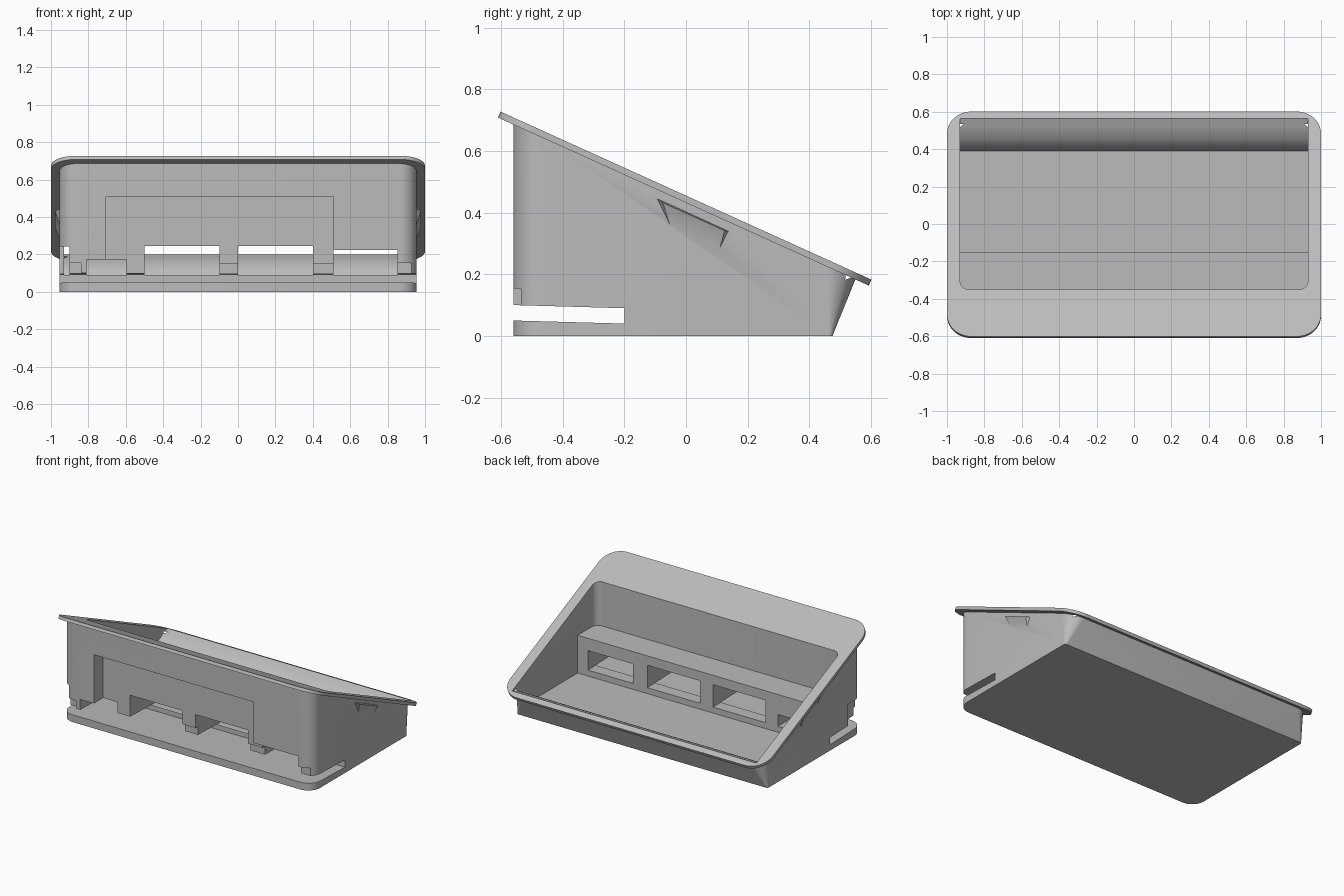
import bpy, bmesh, math
from mathutils import Matrix, Vector

if "Cube" in bpy.data.objects:
    bpy.data.objects.remove(bpy.data.objects["Cube"])

SLOPE = -0.453                      # rise of the tilted top along y
MID_Z = 0.455                       # top height at y = 0

grey = bpy.data.materials.new("plain grey")
grey.use_nodes = True
grey.diffuse_color = (0.5, 0.5, 0.5, 1)
grey.node_tree.nodes["Principled BSDF"].inputs["Base Color"].default_value = (0.5, 0.5, 0.5, 1)


def make(name, bm):
    bmesh.ops.recalc_face_normals(bm, faces=bm.faces)
    mesh = bpy.data.meshes.new(name)
    bm.to_mesh(mesh)
    bm.free()
    mesh.materials.append(grey)
    ob = bpy.data.objects.new(name, mesh)
    bpy.context.collection.objects.link(ob)
    return ob


def outline(hx, y0, y1, r_front, r_back, steps=10):
    """Rounded rectangle, counter-clockwise from the front right corner."""
    pts = []
    corners = [(hx, y0, r_front, -90), (hx, y1, r_back, 0),
               (-hx, y1, r_back, 90), (-hx, y0, r_front, 180)]
    for x, y, r, start in corners:
        cx = x - math.copysign(r, x)
        cy = y + r if y == y0 else y - r
        for i in range(steps + 1):
            a = math.radians(start + 90 * i / steps)
            pts.append((cx + r * math.cos(a), cy + r * math.sin(a)))
    return pts


def loft(name, low, high):
    bm = bmesh.new()
    a = [bm.verts.new(p) for p in low]
    b = [bm.verts.new(p) for p in high]
    n = len(a)
    for i in range(n):
        j = (i + 1) % n
        bm.faces.new((a[i], a[j], b[j], b[i]))
    bm.faces.new(a[::-1])
    bm.faces.new(b)
    return make(name, bm)


def extrude_x(name, profile, x0, x1):
    return loft(name, [(x0, y, z) for y, z in profile],
                [(x1, y, z) for y, z in profile])


def box(name, x0, x1, y0, y1, z0, z1):
    return extrude_x(name, [(y0, z0), (y1, z0), (y1, z1), (y0, z1)], x0, x1)


def combine(target, tool, operation):
    mod = target.modifiers.new("combine", 'BOOLEAN')
    mod.operation, mod.solver, mod.object = operation, 'EXACT', tool
    bpy.context.view_layer.objects.active = target
    bpy.ops.object.modifier_apply(modifier=mod.name)
    bpy.data.objects.remove(tool)


# Outer shell: vertical front, leaning back, sloped top
base = outline(0.955, -0.56, 0.475, 0.09, 0.012)
top = outline(0.955, -0.56, 0.553, 0.09, 0.1)
housing = loft("housing", [(x, y, 0) for x, y in base],
               [(x, y, MID_Z - 0.012 + SLOPE * y) for x, y in top])

# Tilted rim plate
tilt = Matrix.Translation((0, 0, MID_Z)) @ Matrix.Rotation(math.atan(SLOPE), 4, 'X')
ring = outline(1.0, -0.66, 0.66, 0.13, 0.13)
rim = loft("rim", [tilt @ Vector((x, y, -0.021)) for x, y in ring],
           [tilt @ Vector((x, y, 0)) for x, y in ring])
combine(housing, rim, 'UNION')

# Side clips tapering into the walls
for s in (-1, 1):
    bm = bmesh.new()
    for x, y, z in [(0.978, -0.075, 0.432), (0.978, 0.125, 0.342),
                    (0.94, -0.105, 0.453), (0.94, 0.145, 0.338),
                    (0.94, -0.04, 0.32), (0.94, 0.1, 0.25)]:
        bm.verts.new((s * x, y, z))
    bmesh.ops.convex_hull(bm, input=bm.verts)
    combine(housing, make("clip", bm), 'UNION')

# Inner tray with a shelf at the front and a curved back
tray = extrude_x("tray", [(-0.15, 0.05), (0.39, 0.05), (0.398, 0.085), (0.42, 0.12),
                          (0.455, 0.151), (0.505, 0.178), (0.565, 0.2), (0.565, 0.9),
                          (-0.35, 0.9), (-0.35, 0.31), (-0.15, 0.31)], -0.93, 0.93)
bm = bmesh.new()
bm.from_mesh(tray.data)
upright = [e for e in bm.edges if all(abs(v.co.y + 0.35) < 1e-4 for v in e.verts)
           and abs(e.verts[0].co.z - e.verts[1].co.z) > 0.1]
bmesh.ops.bevel(bm, geom=upright, offset=0.045, segments=6, profile=0.5, affect='EDGES')
bm.to_mesh(tray.data)
bm.free()
combine(housing, tray, 'DIFFERENCE')

# Low slot through the full width
combine(housing, extrude_x("slot", [(-0.7, 0.054), (-0.2, 0.04), (-0.2, 0.09), (-0.7, 0.104)],
                           -1.2, 1.2), 'DIFFERENCE')

# Front recess
combine(housing, box("recess", -0.705, 0.51, -0.7, -0.46, 0.07, 0.507), 'DIFFERENCE')

# Windows running from the front through the shelf
for x0, x1, z1 in [(-0.81, -0.595, 0.172), (-0.5, -0.1, 0.245),
                   (0, 0.4, 0.245), (0.51, 0.853, 0.225), (-0.929, -0.9, 0.244)]:
    combine(housing, box("window", x0, x1, -0.7, -0.1, 0.091, z1), 'DIFFERENCE')

# Open front corner and small steps under the columns
for x0, x1, y1, z1 in [(-1.1, -0.901, -0.4, 0.243), (-0.91, -0.84, -0.535, 0.154),
                       (0.84, 1.1, -0.535, 0.154), (-0.11, 0.01, -0.435, 0.153),
                       (0.39, 0.52, -0.435, 0.153)]:
    combine(housing, box("step", x0, x1, -0.7, y1, 0.08, z1), 'DIFFERENCE')

bpy.ops.object.select_all(action='DESELECT')
housing.select_set(True)
bpy.context.view_layer.objects.active = housing
bpy.ops.object.shade_smooth_by_angle(angle=math.radians(30))
